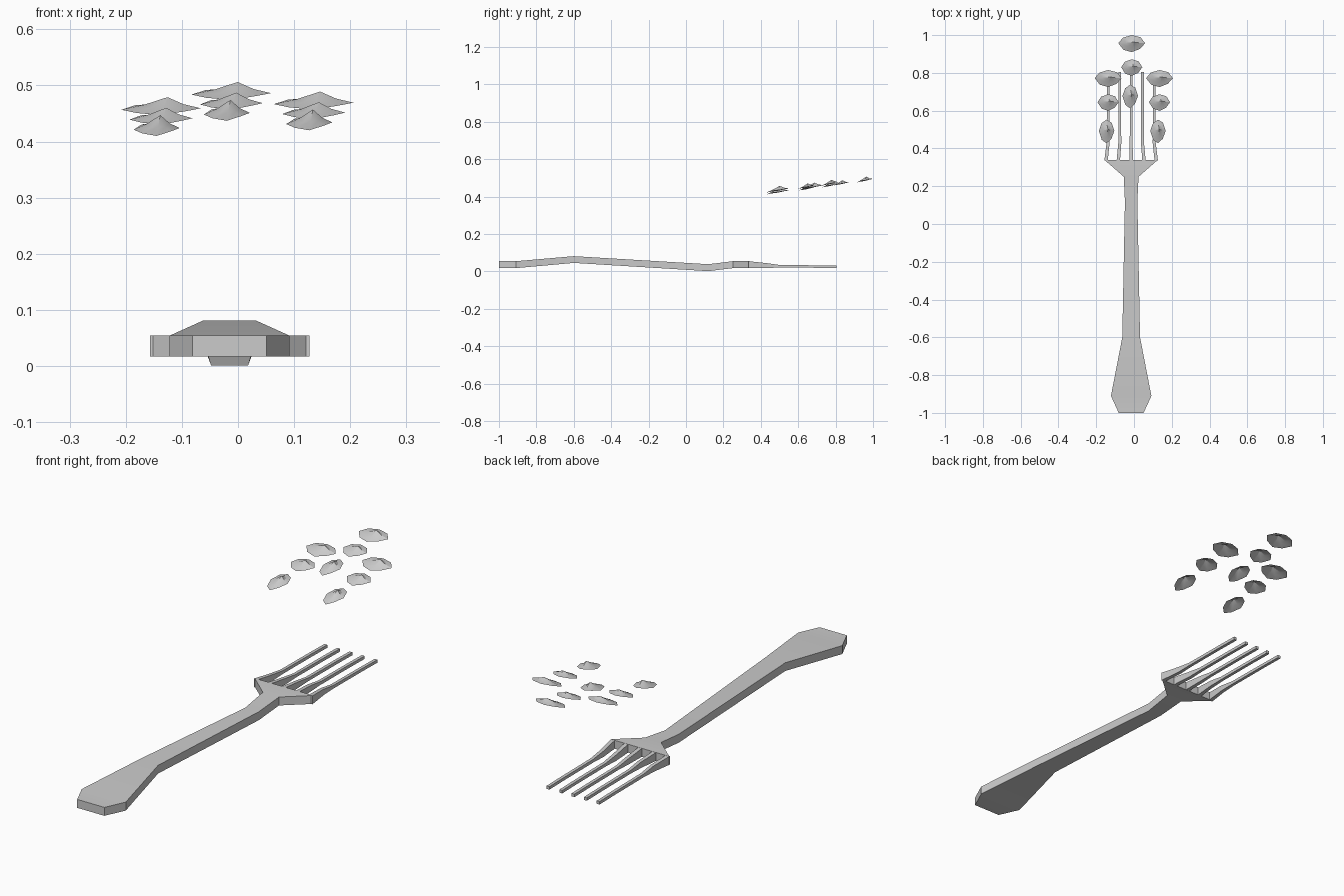
import bpy, math

if "Cube" in bpy.data.objects:
    bpy.data.objects.remove(bpy.data.objects["Cube"])

CX = -0.015  # fork centre line


def make_object(name, verts, faces, angle=30):
    me = bpy.data.meshes.new(name)
    me.from_pydata(verts, [], faces)
    me.update()
    ob = bpy.data.objects.new(name, me)
    bpy.context.collection.objects.link(ob)
    bpy.ops.object.select_all(action='DESELECT')
    ob.select_set(True)
    bpy.context.view_layer.objects.active = ob
    bpy.ops.object.shade_smooth_by_angle(angle=math.radians(angle))
    return ob


def loft(name, sections):
    """Rectangular sections (y, x centre, half width, z low, z high)."""
    verts, faces = [], []
    for y, x, h, lo, hi in sections:
        verts += [(x - h, y, lo), (x + h, y, lo), (x + h, y, hi), (x - h, y, hi)]
    for s in range(len(sections) - 1):
        a = s * 4
        for i in range(4):
            j = (i + 1) % 4
            faces.append((a + i, a + j, a + 4 + j, a + 4 + i))
    n = len(verts)
    faces += [(3, 2, 1, 0), (n - 4, n - 3, n - 2, n - 1)]
    return make_object(name, verts, faces)


# Handle, neck and flared palm
loft("handle", [
    (-1.0, CX, 0.066, 0.017, 0.054),
    (-0.91, CX, 0.107, 0.017, 0.054),
    (-0.60, CX, 0.047, 0.045, 0.081),
    (0.12, CX, 0.033, 0.001, 0.038),
    (0.25, CX, 0.039, 0.017, 0.054),
    (0.34, CX, 0.142, 0.017, 0.054)])

# Five tines, the outer ones kinked inward
for k, (root, tip) in enumerate([(-.133, -.122), (-.068, -.060), (0, 0), (.068, .060), (.133, .122)]):
    loft(f"tine_{k + 1}", [
        (0.335, CX + root, 0.009, 0.017, 0.054),
        (0.43, CX + tip, 0.008, 0.018, 0.044),
        (0.50, CX + tip, 0.007, 0.020, 0.034),
        (0.70, CX + tip, 0.007, 0.019, 0.032),
        (0.805, CX + tip, 0.007, 0.017, 0.030)])


# Floating crinkled flakes: a rim, a creased inner ring and a raised peak
RIM = [(1, .05, .38), (.62, -.62, .22), (0, -1, 0), (-.62, -.72, .12),
       (-1, .05, .30), (-.65, .7, .55), (0, 1, .62), (.65, .75, .55)]


def flake(name, x, y, z, w, l, h):
    def put(u, v, t):
        return (x + u * w / 2, y + v * l / 2, z + t * h)
    verts = [put(*p) for p in RIM]
    verts += [put(u * .5 + .06, v * .5 + .06, t * .5 + (.34 if i % 2 else .42))
              for i, (u, v, t) in enumerate(RIM)]
    verts.append(put(.16, .18, 1))
    faces = []
    for i in range(8):
        j = (i + 1) % 8
        faces += [(j, i, 8 + i, 8 + j), (8 + j, 8 + i, 16)]
    make_object(name, verts, faces, 20)


FLAKES = [(-.012, .955, .474, .142, .09, .032),
          (-.012, .828, .457, .112, .088, .030),
          (-.020, .675, .437, .082, .125, .037)]
for g, (dx, dy, dz) in enumerate([(-.125, -.185, -.027), (0, 0, 0), (.147, -.185, -.017)]):
    for f, (x, y, z, w, l, h) in enumerate(FLAKES):
        flake(f"flake_{g + 1}_{f + 1}", x + dx, y + dy, z + dz, w, l, h)
